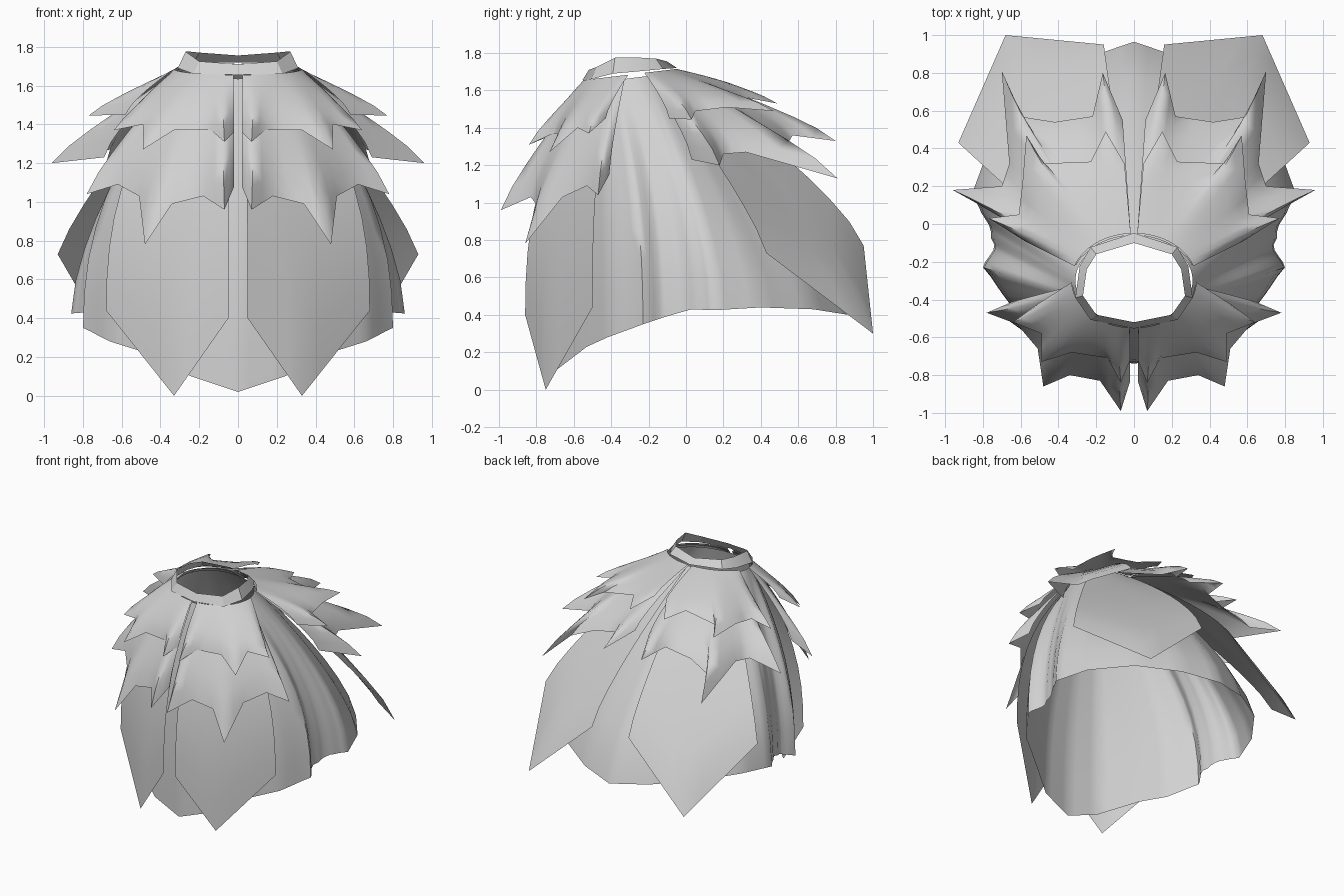
import bpy, math
from mathutils import Vector

if "Cube" in bpy.data.objects:
    bpy.data.objects.remove(bpy.data.objects["Cube"])

cloth = bpy.data.materials.new("grey_cloth")
cloth.diffuse_color = (0.64, 0.64, 0.64, 1)
cloth.use_nodes = True
cloth.node_tree.nodes["Principled BSDF"].inputs["Base Color"].default_value = cloth.diffuse_color


def finish(name, verts, faces, mirror=True, angle=60):
    me = bpy.data.meshes.new(name)
    me.from_pydata(verts, [], faces)
    me.materials.append(cloth)
    ob = bpy.data.objects.new(name, me)
    bpy.context.collection.objects.link(ob)
    bpy.context.view_layer.objects.active = ob
    ob.select_set(True)
    bpy.ops.object.shade_smooth_by_angle(angle=math.radians(angle))
    if mirror:
        ob.modifiers.new("mirror", "MIRROR").use_clip = False
    ob.select_set(False)
    return ob


def neck(deg, grow=0.0, lift=0.0):
    """Point on the neckline; 0 = front centre, 180 = back centre."""
    a = math.radians(deg)
    return Vector(((0.31 + grow) * math.sin(a), -0.3 - (0.23 + grow) * math.cos(a),
                   1.665 - 0.03 * math.cos(a) + lift))


def split(ends, n):
    """Add n-1 straight steps between neighbouring edge points."""
    pts = [Vector(p) for p in ends]
    out = [a.lerp(b, k / n) for a, b in zip(pts, pts[1:]) for k in range(n)]
    return out + [pts[-1]]


def drape(name, ends, a0, a1, bulge, rows=8, grow=0.0, lift=0.0, fold=None, soften=0):
    """Cloth hanging from a neckline arc down to the listed edge points.
    soften averages the upper cloth over neighbouring columns."""
    verts, faces, n = [], [], len(ends)
    for i, e in enumerate(ends):
        s = i / (n - 1)
        top = neck(a0 + (a1 - a0) * s, grow, lift)
        power = bulge(s) if callable(bulge) else bulge
        k = min(soften, i, n - 1 - i)
        near = ends[i - k:i + k + 1]
        mean = sum(near, Vector()) / len(near)
        for r in range(rows + 1):
            t = (r / rows) ** 1.4
            f = 1 - (1 - t) ** power
            end = mean.lerp(e, t)
            p = top.lerp(end, f)
            p.z = top.z + (end.z - top.z) * t
            if fold:
                g = 1 + fold(s) * math.sin(math.pi * min(1, t * 1.3) / 2)
                p.x, p.y = p.x * g, (p.y + 0.1) * g - 0.1
            verts.append(p)
    w = rows + 1
    for i in range(n - 1):
        for r in range(rows):
            faces.append((i * w + r, i * w + r + 1, (i + 1) * w + r + 1, (i + 1) * w + r))
    return finish(name, verts, faces)


# Main cloak with soft folds at the sides, straighter towards the back
hem = [(0.0, -0.74, 0.02), (0.24, -0.70, 0.10), (0.50, -0.53, 0.23), (0.66, -0.42, 0.28),
       (0.80, -0.23, 0.35), (0.74, -0.11, 0.39), (0.79, 0.03, 0.43), (0.86, 0.15, 0.425),
       (0.77, 0.40, 0.44), (0.56, 0.68, 0.43), (0.28, 0.87, 0.40), (0.0, 0.965, 0.37)]
drape("cloak_body", split(hem, 4), 0, 180,
      lambda s: 2.4 - 1.05 * min(1, max(0, (s - 0.3) / 0.45)), 10,
      fold=lambda s: 0.012 * (math.sin(s * 70) - 0.5) * max(0, 1 - abs(s - 0.48) / 0.2))

# Long pointed front panels
drape("front_panel", split([(0.05, -0.86, 0.40), (0.33, -0.75, 0.0), (0.68, -0.50, 0.44)], 4),
      5, 62, 2.45, 10, 0.01, 0.005)

# Long pointed back panels
drape("back_panel", split([(0.16, 0.95, 0.77), (0.68, 1.0, 0.30), (0.93, 0.43, 0.73)], 4),
      176, 122, lambda s: 1.3 - 0.1 * s, 10, 0.01, 0.01)

# Front feathered capes, lower and upper
drape("front_lower_cape", split([
    (0.02, -0.83, 1.08), (0.07, -0.99, 0.96), (0.18, -0.83, 1.03), (0.34, -0.80, 0.99),
    (0.48, -0.86, 0.78), (0.51, -0.66, 1.03), (0.62, -0.53, 1.09), (0.78, -0.47, 1.04),
    (0.64, -0.41, 1.15)], 2), 4, 84, 1.3, 8, 0.015, 0.01, soften=2)
drape("front_upper_cape", split([
    (0.02, -0.72, 1.36), (0.07, -0.84, 1.31), (0.14, -0.71, 1.37), (0.33, -0.68, 1.37),
    (0.49, -0.73, 1.27), (0.49, -0.58, 1.40), (0.64, -0.52, 1.37), (0.52, -0.43, 1.45)], 2),
      4, 88, 1.3, 7, 0.02, 0.02, soften=2)

# Back feathered capes, lower and upper
drape("back_lower_cape", split([
    (0.06, 0.55, 1.41), (0.165, 0.80, 1.33), (0.22, 0.57, 1.36), (0.42, 0.54, 1.31),
    (0.61, 0.57, 1.23), (0.70, 0.81, 1.13), (0.66, 0.32, 1.27), (0.70, 0.20, 1.26),
    (0.96, 0.18, 1.20), (0.69, 0.03, 1.23)], 2),
      177, 110, 1.35, 8, 0.015, 0.01, soften=2)
drape("back_upper_cape", split([
    (0.05, 0.32, 1.60), (0.15, 0.49, 1.53), (0.23, 0.33, 1.56), (0.49, 0.32, 1.51),
    (0.57, 0.47, 1.49), (0.59, 0.22, 1.51), (0.61, 0.05, 1.49), (0.77, 0.03, 1.445),
    (0.58, -0.09, 1.45)], 2),
      177, 108, 1.35, 7, 0.02, 0.02, soften=2)

# Faceted flared collar
rim = [(0, -0.52, 1.71), (0.20, -0.48, 1.725), (0.27, -0.38, 1.775),
       (0.25, -0.24, 1.775), (0.20, -0.16, 1.77), (0, -0.10, 1.755)]
low = [1.655, 1.66, 1.69, 1.705, 1.715, 1.72]
verts = []
for (x, y, z), b in zip(rim, low):
    verts += [(x, y, z), (x * 1.15, -0.31 + (y + 0.31) * (1.16 if y < -0.3 else 1.25), b)]
faces = [(2 * i, 2 * i + 1, 2 * i + 3, 2 * i + 2) for i in range(5)]
finish("collar", verts, faces, angle=30)
